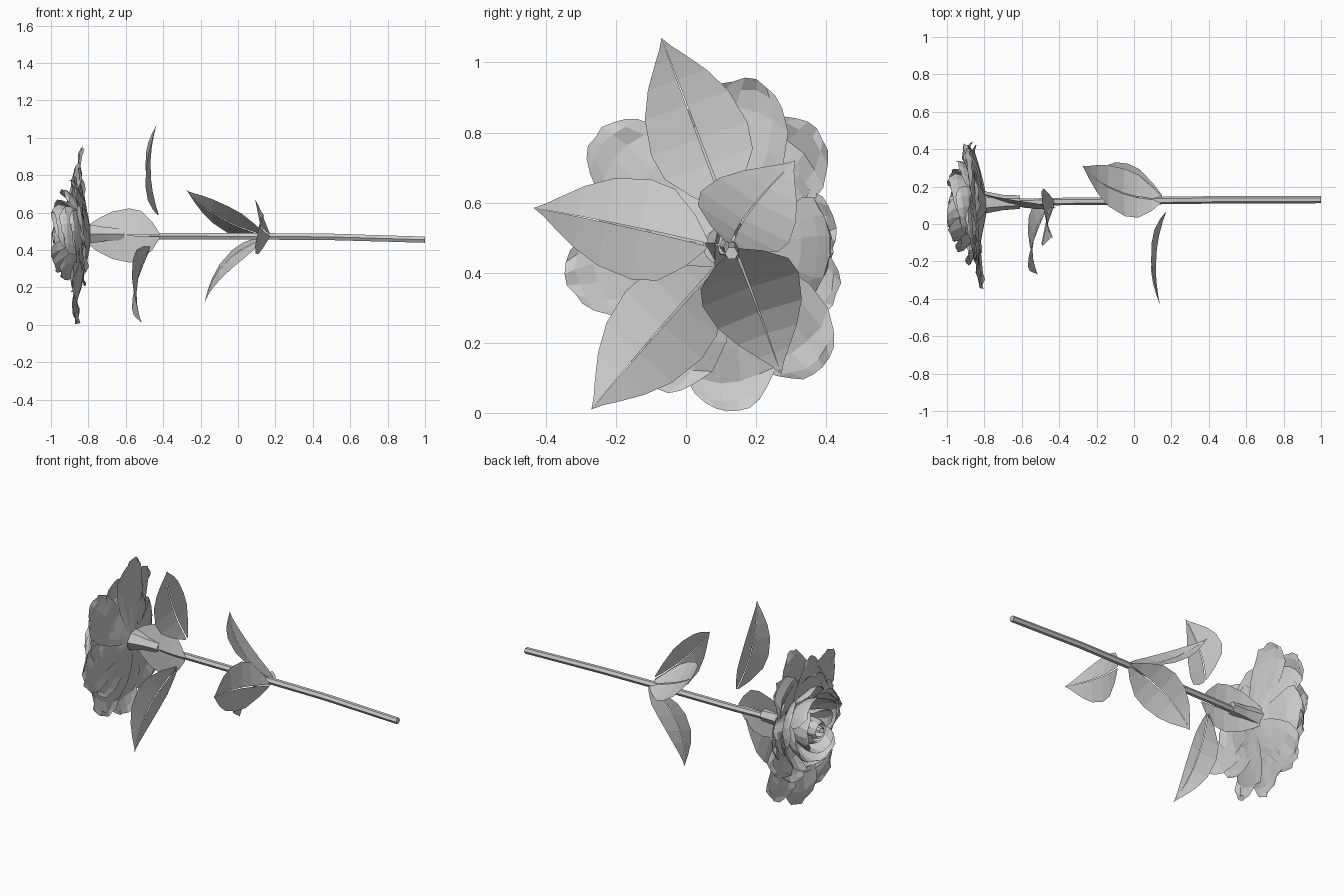
import bpy, bmesh, math, random
from mathutils import Vector

random.seed(4)
if "Cube" in bpy.data.objects:
    bpy.data.objects.remove(bpy.data.objects["Cube"])

grey = bpy.data.materials.new("plain_grey")
grey.use_nodes = True
grey.diffuse_color = (0.6, 0.6, 0.6, 1)
grey.node_tree.nodes["Principled BSDF"].inputs["Base Color"].default_value = (0.6, 0.6, 0.6, 1)


def grid_object(name, rows, closed=False, caps=False):
    """Skin a list of equal point rows with flat quads."""
    bm = bmesh.new()
    vs = [[bm.verts.new(p) for p in row] for row in rows]
    n = len(rows[0])
    for a, b in zip(vs, vs[1:]):
        for i in range(n if closed else n - 1):
            j = (i + 1) % n
            bm.faces.new((a[i], a[j], b[j], b[i]))
    if caps:
        bm.faces.new(vs[0])
        bm.faces.new(vs[-1])
    bmesh.ops.remove_doubles(bm, verts=bm.verts, dist=0.0005)
    bmesh.ops.recalc_face_normals(bm, faces=bm.faces)
    mesh = bpy.data.meshes.new(name)
    bm.to_mesh(mesh)
    bm.free()
    mesh.materials.append(grey)
    obj = bpy.data.objects.new(name, mesh)
    bpy.context.collection.objects.link(obj)


def tube(name, path, sides=6):
    """Rings around the x axis; path holds (x, y, z, radius)."""
    rows = []
    for x, y, z, r in path:
        angles = [math.tau * i / sides for i in range(sides)]
        rows.append([(x, y + r * math.cos(a), z + r * math.sin(a)) for a in angles])
    grid_object(name, rows, closed=True, caps=True)


def sample(table, t):
    """Linear lookup in (t, value) pairs."""
    for (a, p), (b, q) in zip(table, table[1:]):
        if t <= b:
            return p + (q - p) * (t - a) / (b - a)
    return table[-1][1]


# Stem and the flared base of the bloom
tube("stem", [(-0.8, 0.11, 0.48, 0.02), (-0.42, 0.12, 0.474, 0.02),
              (0.1, 0.125, 0.473, 0.02), (0.5, 0.13, 0.47, 0.02), (1, 0.13, 0.455, 0.019)])
tube("flower_base", [(-0.82, 0.115, 0.485, 0.066), (-0.78, 0.115, 0.485, 0.056),
                     (-0.7, 0.115, 0.485, 0.041), (-0.61, 0.117, 0.484, 0.036)])

# Leaves: two halves folded along a curved midrib
OUTLINE = [(0, 0.01), (0.1, 0.07), (0.25, 0.13), (0.4, 0.143), (0.6, 0.125), (0.75, 0.088),
           (0.87, 0.045), (0.94, 0.018), (1, 0.0)]


def leaf(name, base, middle, tip, side, fold):
    """A positive fold turns the edges away from the bulge of the midrib."""
    base, middle, tip = Vector(base), Vector(middle), Vector(tip)
    side = Vector(side).normalized()
    control = 2 * middle - (base + tip) / 2
    up = (tip - base).cross(side).normalized()
    if up.dot(middle - (base + tip) / 2) > 0:
        up = -up
    for label, s in (("left", 1), ("right", -1)):
        rows = []
        for t, w in OUTLINE:
            p = base * (1 - t) ** 2 + control * 2 * t * (1 - t) + tip * t * t
            rows.append([p + side * s * (w * k + 0.004 * (1 - t)) + up * fold * w * k
                         for k in (0, 0.5, 1)])
        grid_object(name + "_" + label, rows)


leaf("upper_leaf", (-0.425, 0.11, 0.59), (-0.468, 0.02, 0.83), (-0.435, -0.07, 1.07), (0, 0.94, 0.33), -0.2)
leaf("lower_leaf", (-0.47, 0.08, 0.41), (-0.54, -0.1, 0.21), (-0.515, -0.27, 0.01), (0, 0.74, -0.67), -0.2)
leaf("side_leaf", (0.17, 0.06, 0.48), (0.118, -0.18, 0.535), (0.14, -0.435, 0.585), (0, 0.19, 0.98), -0.2)
leaf("back_upper_leaf", (0.15, 0.13, 0.475), (-0.1, 0.18, 0.575), (-0.275, 0.312, 0.72), (0, 0.87, -0.5), 0.08)
leaf("back_lower_leaf", (0.15, 0.14, 0.465), (-0.075, 0.195, 0.325), (-0.18, 0.272, 0.11), (0, 0.94, 0.33), 0.08)
leaf("neck_leaf", (-0.42, 0.085, 0.475), (-0.63, 0.095, 0.48), (-0.88, 0.18, 0.48), (0, 0.1, 1), 0.12)

# Petals: curved sheets placed around the flower axis
CENTRE_Y, CENTRE_Z = 0.1, 0.475
PETAL_WIDTH = [(0, 0.2), (0.3, 0.65), (0.65, 1.0), (0.85, 0.93), (1, 0.55)]
STEPS = [0, 0.2, 0.4, 0.6, 0.8, 0.93, 1]


def petal(name, angle, profile, half_width, ruffle):
    """profile holds (t, (radius, x)) along the petal centre line."""
    radii = [(t, r) for t, (r, x) in profile]
    depth = [(t, x) for t, (r, x) in profile]
    rows = []
    for t in STEPS:
        r, x = sample(radii, t), sample(depth, t)
        w = half_width * sample(PETAL_WIDTH, t)
        row = []
        for u in (-1, -0.6, -0.2, 0.2, 0.6, 1):
            a = angle + u * min(w / r, 1.2)
            rr = r * (1 - 0.05 * u * u * t) + random.uniform(-1, 1) * ruffle * 0.5 * t
            xx = x + random.uniform(-1, 1) * ruffle * t + 0.015 * t * u
            row.append((max(xx, -1), CENTRE_Y + rr * math.cos(a), CENTRE_Z + rr * math.sin(a)))
        rows.append(row)
    grid_object(name, rows)


# Outer petals: direction in degrees, length, tip depth
OUTER = [(80, 0.485, -0.84), (53, 0.43, -0.87), (12, 0.335, -0.9), (-25, 0.36, -0.88),
         (-52, 0.45, -0.86), (-86, 0.475, -0.86), (-116, 0.45, -0.86), (-168, 0.45, -0.81),
         (137, 0.48, -0.83), (106, 0.4, -0.85), (-143, 0.36, -0.83), (164, 0.36, -0.83)]
for i, (deg, length, tip) in enumerate(OUTER):
    shift = 0.012 * (i % 2)
    petal("outer_petal_%d" % (i + 1), math.radians(deg),
          [(0, (0.05, -0.79)), (0.4, (length * 0.42, -0.825 - shift)),
           (0.8, (length * 0.82, tip - 0.01 - shift)), (1, (length, tip))], 0.15, 0.01)

# Inner rings of cupped petals: count, radius, rim depth, half width
RINGS = [(6, 0.32, -0.885, 0.16), (5, 0.25, -0.94, 0.15), (4, 0.2, -0.975, 0.15),
         (3, 0.135, -0.995, 0.14)]
for k, (count, radius, rim, half) in enumerate(RINGS):
    for i in range(count):
        petal("inner_petal_%d_%d" % (k + 1, i + 1), math.tau * (i + 0.37 * k) / count,
              [(0, (0.035, -0.8)), (0.35, (radius * 0.68, -0.83 - 0.008 * k)),
               (0.7, (radius * 0.95, (rim - 0.85) / 2 - 0.006 * k)), (1, (radius, rim))], half, 0.006)

# Rolled bud at the heart of the flower
rows = []
for x, scale in ((-0.83, 0.5), (-0.9, 1.0), (-0.96, 0.95), (-0.995, 0.75)):
    row = []
    for i in range(21):
        a = i * math.tau / 10
        r = (0.025 + 0.0035 * i) * scale
        row.append((max(x + 0.0008 * i, -1), CENTRE_Y + r * math.cos(a), CENTRE_Z + r * math.sin(a)))
    rows.append(row)
grid_object("rolled_bud", rows)
